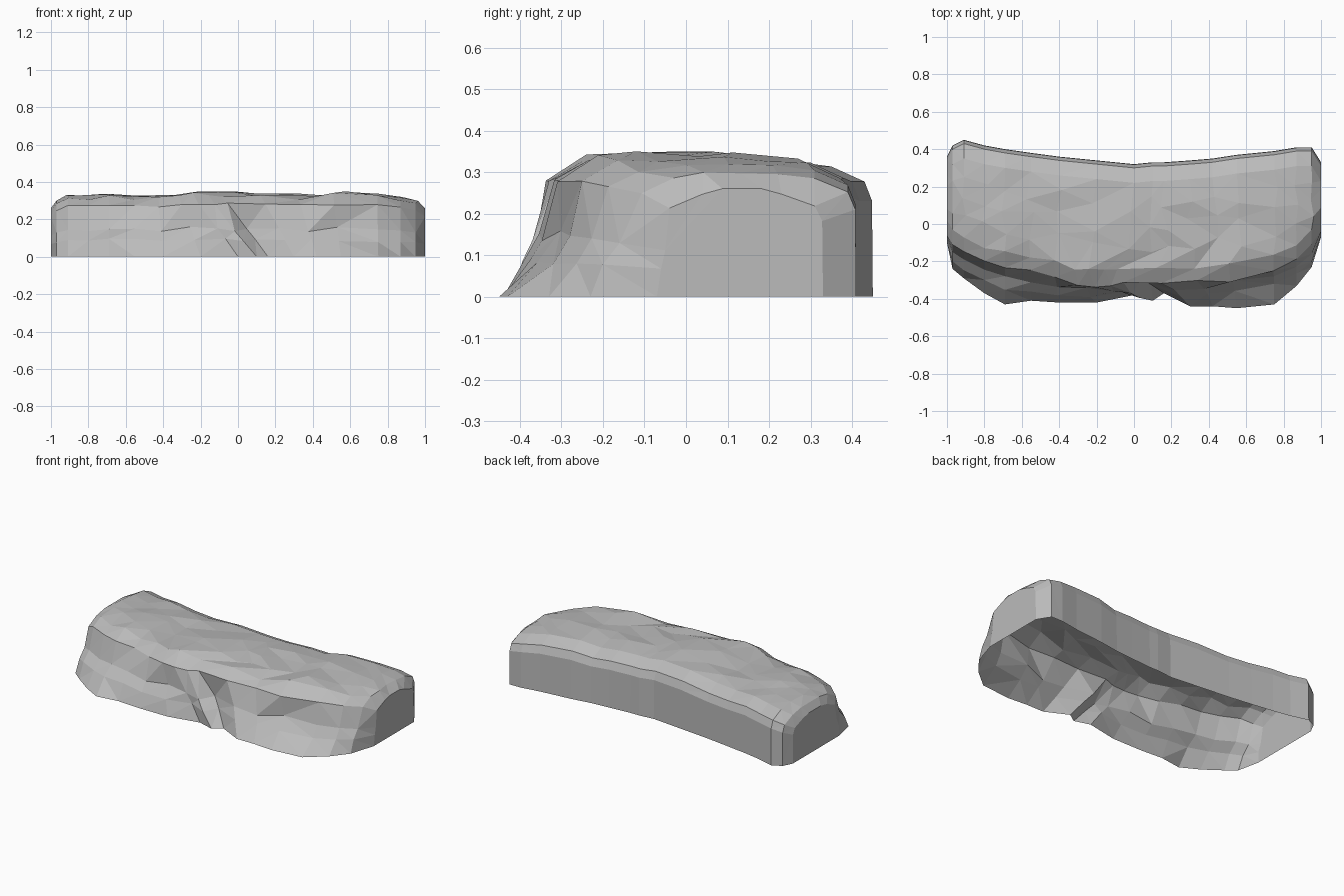
import bpy
import bmesh
import math
import random

random.seed(4)
cube = bpy.data.objects.get("Cube")
if cube:
    bpy.data.objects.remove(cube)

stone = bpy.data.materials.new("pale_grey_stone")
stone.use_nodes = True
grey = (0.5, 0.5, 0.5, 1)
stone.diffuse_color = grey
stone.node_tree.nodes["Principled BSDF"].inputs["Base Color"].default_value = grey
stone.node_tree.nodes["Principled BSDF"].inputs["Roughness"].default_value = 0.9

# Stations along the ledge, in hundredths:
# x, back y, then front y at shoulder, middle, lip and foot, and top height
STATIONS = [
    (-100, 36, -6, -8, -10, -10, 26), (-97, 42, -11, -15, -20, -24, 30),
    (-91, 45, -15, -19, -25, -29, 33), (-80, 42, -20, -24, -30, -37, 33),
    (-69, 40, -23, -28, -36, -43, 34), (-55, 38, -25, -32, -37, -41, 33),
    (-40, 36, -28, -33, -38, -42, 33), (-20, 34, -32, -35, -39, -42, 35),
    (0, 32, -33, -36, -37, -38, 35), (10, 33, -33, -36, -39, -41, 34),
    (16, 33, -32, -30, -33, -37, 34), (30, 34, -32, -36, -39, -44, 34),
    (42, 35, -31, -34, -38, -44, 33), (55, 37, -30, -31, -35, -45, 35),
    (75, 39, -25, -28, -31, -43, 34), (87, 41, -19, -23, -26, -33, 32),
    (95, 41, -11, -16, -20, -23, 30), (100, 33, -4, -5, -6, -7, 26),
]


def bump(x, centre, width):
    return math.exp(-((x - centre) / width) ** 2)


def cross_section(station, rough):
    """Points from the back foot, over the top, to the front foot."""
    x, back, shoulder, middle, lip, foot, top = (v / 100 for v in station)
    rim = shoulder + 0.08
    top_back = back - 0.1
    points = [(x, back, 0), (x, back - 0.002, top * 0.7), (x, back - 0.02, top * 0.84),
              (x, top_back, top * 0.95)]
    # Uneven top
    for t in (0.25, 0.5, 0.75):
        points.append((x + random.uniform(-1, 1) * 0.03 * rough,
                       top_back + (rim - top_back) * t + random.uniform(-1, 1) * 0.04 * rough,
                       top - random.uniform(0, 0.016) * rough))
    # Front face with a slanting fold
    front = [(rim, top * 0.95), (shoulder, top * 0.82), (middle, top * 0.43),
             (lip, top * 0.26), (foot, 0)]
    for y, z in front:
        wobble = random.uniform(-1, 1) * 0.01 * rough if z else 0
        points.append((x - 0.8 * z * bump(x, 0.1, 0.33), y + wobble, z + wobble))
    return points


# Loft the ledge, leaving the underside open
bm = bmesh.new()
rows = []
for station in STATIONS:
    rough = 0 if abs(station[0]) > 96 else 0.4 if abs(station[0]) > 86 else 1
    rows.append([bm.verts.new(p) for p in cross_section(station, rough)])
for a, b in zip(rows, rows[1:]):
    for i in range(len(a) - 1):
        bm.faces.new((a[i], b[i], b[i + 1], a[i + 1]))
# End caps
bm.faces.new(rows[0])
bm.faces.new(rows[-1][::-1])
bmesh.ops.recalc_face_normals(bm, faces=bm.faces)
bmesh.ops.triangulate(bm, faces=bm.faces, quad_method='SHORT_EDGE')

mesh = bpy.data.meshes.new("rock_ledge")
bm.to_mesh(mesh)
bm.free()
mesh.materials.append(stone)
ledge = bpy.data.objects.new("rock_ledge", mesh)
bpy.context.collection.objects.link(ledge)
